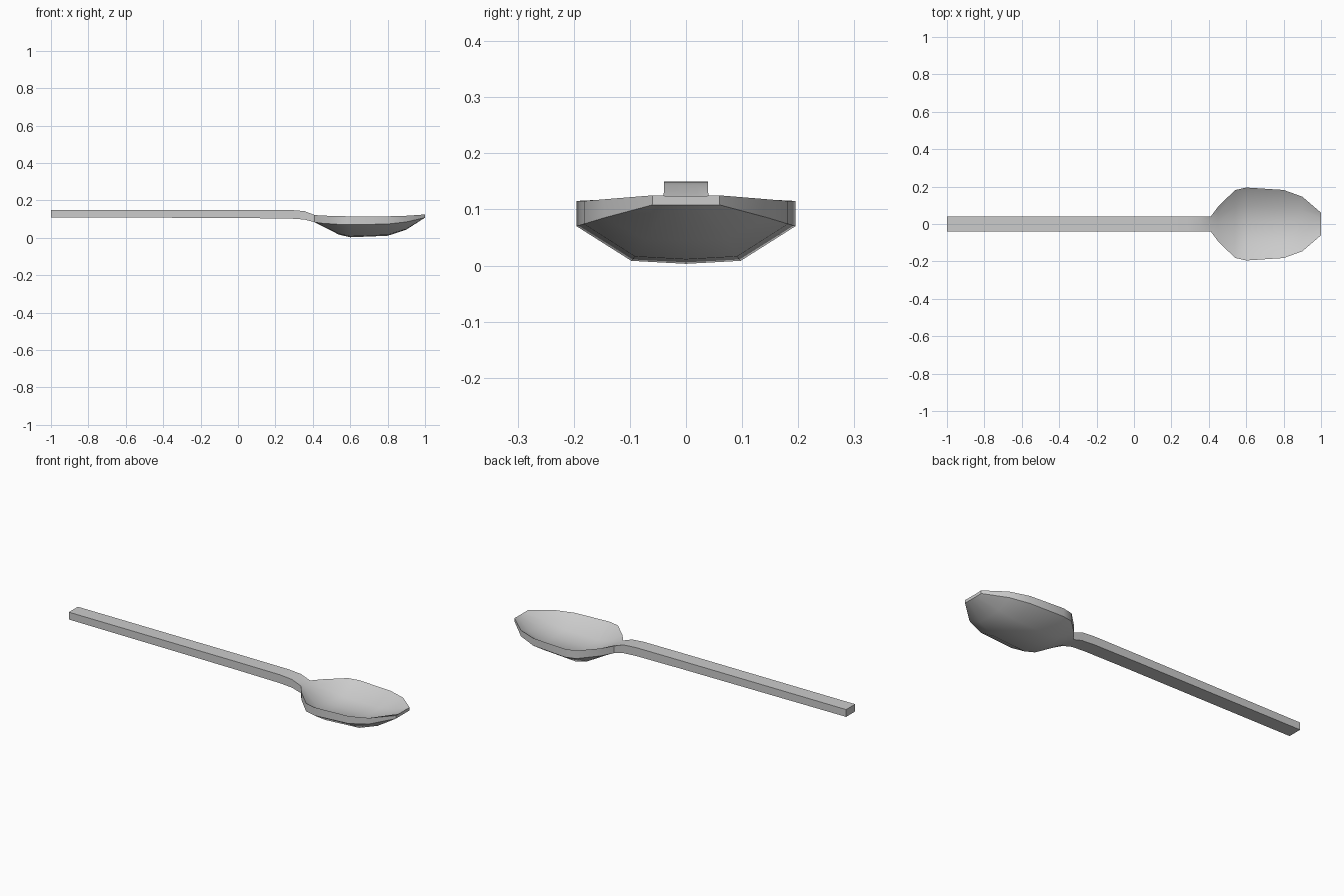
import bpy
import bmesh
import math

if "Cube" in bpy.data.objects:
    bpy.data.objects.remove(bpy.data.objects["Cube"])

# Cross-sections along x:
# (x, half width, rim top, rim bottom, underside centre, inside centre)
HANDLE = [
    (-1.00, 0.039, 0.150, 0.110, 0.110, 0.150),
    (0.00, 0.039, 0.150, 0.106, 0.106, 0.150),
    (0.28, 0.039, 0.149, 0.103, 0.103, 0.149),
    (0.355, 0.039, 0.143, 0.098, 0.098, 0.143),
]
BOWL = [
    (0.41, 0.040, 0.122, 0.083, 0.083, 0.121),
    (0.45, 0.093, 0.119, 0.078, 0.063, 0.102),
    (0.54, 0.181, 0.116, 0.072, 0.017, 0.059),
    (0.60, 0.195, 0.115, 0.070, 0.003, 0.046),
    (0.80, 0.182, 0.115, 0.074, 0.011, 0.052),
    (0.90, 0.146, 0.118, 0.085, 0.044, 0.080),
    (1.00, 0.060, 0.125, 0.108, 0.108, 0.124),
]


def ring(x, w, top, low, under, inside):
    """Closed ten-point section: dished top, short rim wall, faceted underside."""
    under_mid = under + 0.08 * (low - under)
    inside_mid = inside + 0.08 * (top - inside)
    half = [(0, inside), (w / 2, inside_mid), (w, top),
            (w, low), (w / 2, under_mid), (0, under)]
    mirrored = [(-y, z) for y, z in half[4:0:-1]]
    return [(x, y, z) for y, z in half + mirrored]


def loft(name, sections):
    bm = bmesh.new()
    rings = [[bm.verts.new(p) for p in ring(*s)] for s in sections]
    for a, b in zip(rings, rings[1:]):
        n = len(a)
        for i in range(n):
            j = (i + 1) % n
            bm.faces.new((a[i], a[j], b[j], b[i]))
    bm.faces.new(rings[0])
    bm.faces.new(rings[-1])
    bmesh.ops.recalc_face_normals(bm, faces=bm.faces[:])
    mesh = bpy.data.meshes.new(name)
    bm.to_mesh(mesh)
    bm.free()
    obj = bpy.data.objects.new(name, mesh)
    bpy.context.collection.objects.link(obj)
    return obj


# Handle and bowl are one continuous skin
spoon = loft("spoon_handle_and_bowl", HANDLE + BOWL)
bpy.context.view_layer.objects.active = spoon
spoon.select_set(True)
bpy.ops.object.shade_smooth_by_angle(angle=math.radians(42))
